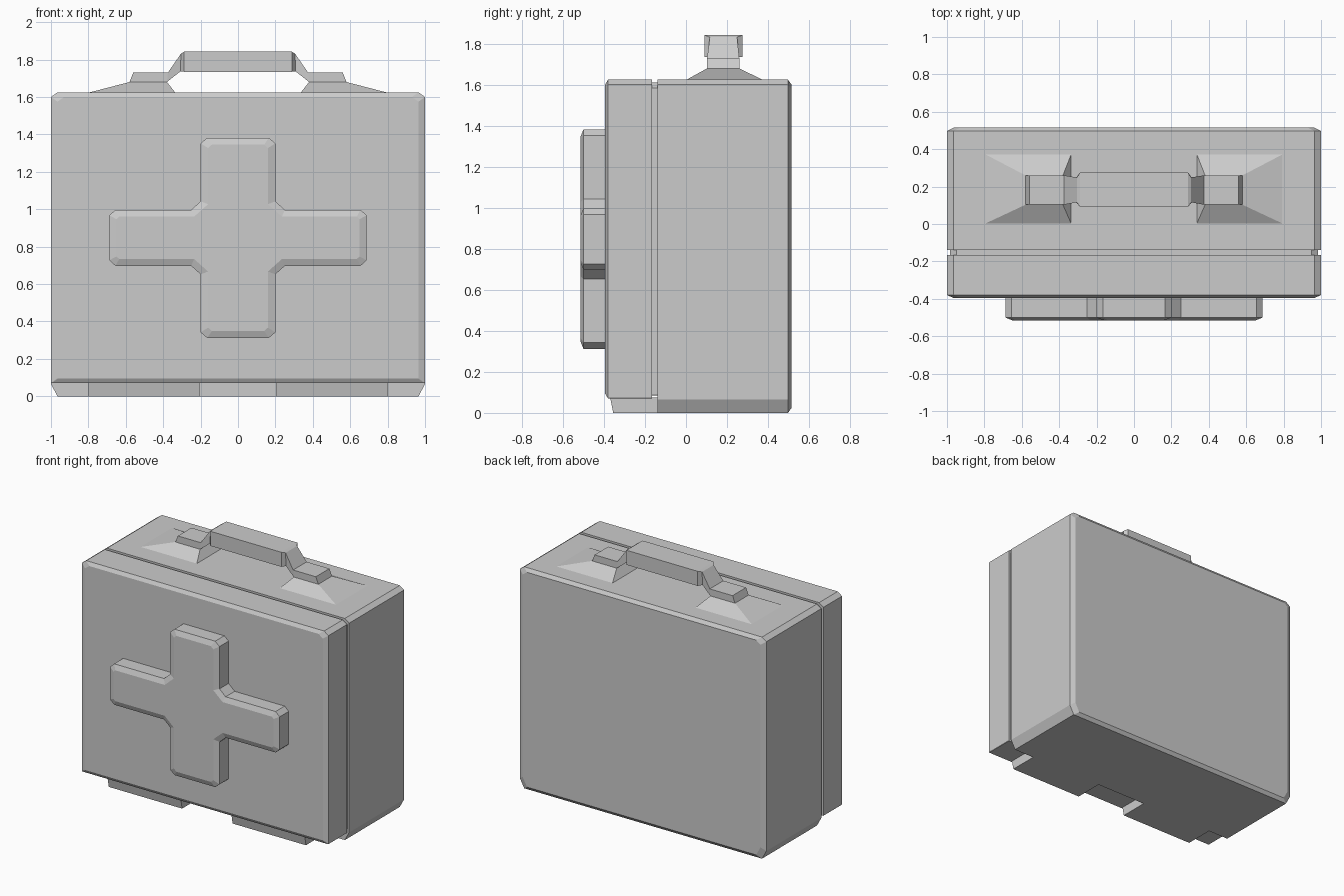
import bpy, bmesh

if "Cube" in bpy.data.objects:
    bpy.data.objects.remove(bpy.data.objects["Cube"])

grey = bpy.data.materials.new("light_grey")
grey.diffuse_color = (0.6, 0.6, 0.6, 1)
grey.use_nodes = True
grey.node_tree.nodes["Principled BSDF"].inputs["Base Color"].default_value = grey.diffuse_color


def loft(name, rings):
    """Closed solid skinned through rings of equal point count."""
    bm = bmesh.new()
    loops = [[bm.verts.new(p) for p in ring] for ring in rings]
    n = len(loops[0])
    for a, b in zip(loops, loops[1:]):
        for i in range(n):
            j = (i + 1) % n
            bm.faces.new((a[i], a[j], b[j], b[i]))
    bm.faces.new(loops[0])
    bm.faces.new(loops[-1])
    bmesh.ops.recalc_face_normals(bm, faces=bm.faces)
    mesh = bpy.data.meshes.new(name)
    bm.to_mesh(mesh)
    bm.free()
    mesh.materials.append(grey)
    obj = bpy.data.objects.new(name, mesh)
    bpy.context.collection.objects.link(obj)
    return obj


def case_ring(y, z0, foot_x, foot_z, dx=0.0, dz=0.0):
    """Case outline with clipped corners, shrunk by dx and dz."""
    w, top = 1 - dx, 1.625 - dz
    half = [(w - foot_x, z0 + dz), (w, z0 + dz + foot_z),
            (w, top - 0.025), (w - 0.035, top)]
    pts = half + [(-x, z) for x, z in reversed(half)]
    return [(x, y, z) for x, z in pts]


# Case halves, separated by a narrow groove
back = (0.0, 0.035, 0.065)
front = (0.07, 0.002, 0.002)
loft("back_shell", [case_ring(-0.14, *back),
                    case_ring(0.497, *back),
                    case_ring(0.515, *back, 0.035, 0.025)])
loft("front_shell", [case_ring(-0.395, *front, 0.035, 0.025),
                     case_ring(-0.38, *front),
                     case_ring(-0.165, *front)])
loft("groove_core", [case_ring(-0.17, *front, 0.015, 0.015),
                     case_ring(-0.13, *front, 0.015, 0.015)])

# Bottom hinge tabs
for side, x0, x1 in (("left", -0.8, -0.205), ("right", 0.205, 0.8)):
    tab = [(-0.13, 0.0), (-0.355, 0.0), (-0.37, 0.075), (-0.13, 0.075)]
    loft(side + "_hinge_tab", [[(x, y, z) for y, z in tab] for x in (x0, x1)])


# Raised cross with bevelled front
def cross_ring(y, quarter):
    q = quarter
    pts = (q + [(x, -z) for x, z in reversed(q)]
           + [(-x, -z) for x, z in q] + [(-x, z) for x, z in reversed(q)])
    return [(x, y, 0.847 + z) for x, z in pts]


outer = [(0.165, 0.535), (0.2, 0.505), (0.2, 0.195),
         (0.25, 0.15), (0.655, 0.15), (0.688, 0.12)]
inner = [(0.14, 0.498), (0.16, 0.48), (0.16, 0.18),
         (0.235, 0.113), (0.635, 0.113), (0.65, 0.1)]
loft("cross", [cross_ring(-0.385, outer), cross_ring(-0.5, outer),
               cross_ring(-0.515, inner)])

# Sloped handle mounts
for side, s in (("left", -1), ("right", 1)):
    loft(side + "_handle_mount", [
        [(s * a, y0, z), (s * b, y0, z), (s * b, y1, z), (s * a, y1, z)]
        for a, b, y0, y1, z in ((0.8, 0.335, 0.0, 0.375, 1.623),
                                (0.58, 0.38, 0.103, 0.26, 1.68))])

# Carry handle: feet, angled arms and wide grip in one skin
# (bottom x, bottom z, top x, top z, front y, back y)
half = [(0.58, 1.68, 0.56, 1.73, 0.103, 0.26),
        (0.38, 1.68, 0.375, 1.73, 0.103, 0.26),
        (0.308, 1.737, 0.305, 1.832, 0.116, 0.249),
        (0.288, 1.735, 0.288, 1.842, 0.09, 0.276)]
sections = ([(-a, b, -c, d, e, f) for a, b, c, d, e, f in half]
            + list(reversed(half)))
loft("handle", [[(xb, y0, zb), (xb, y1, zb), (xt, y1, zt), (xt, y0, zt)]
                for xb, zb, xt, zt, y0, y1 in sections])
